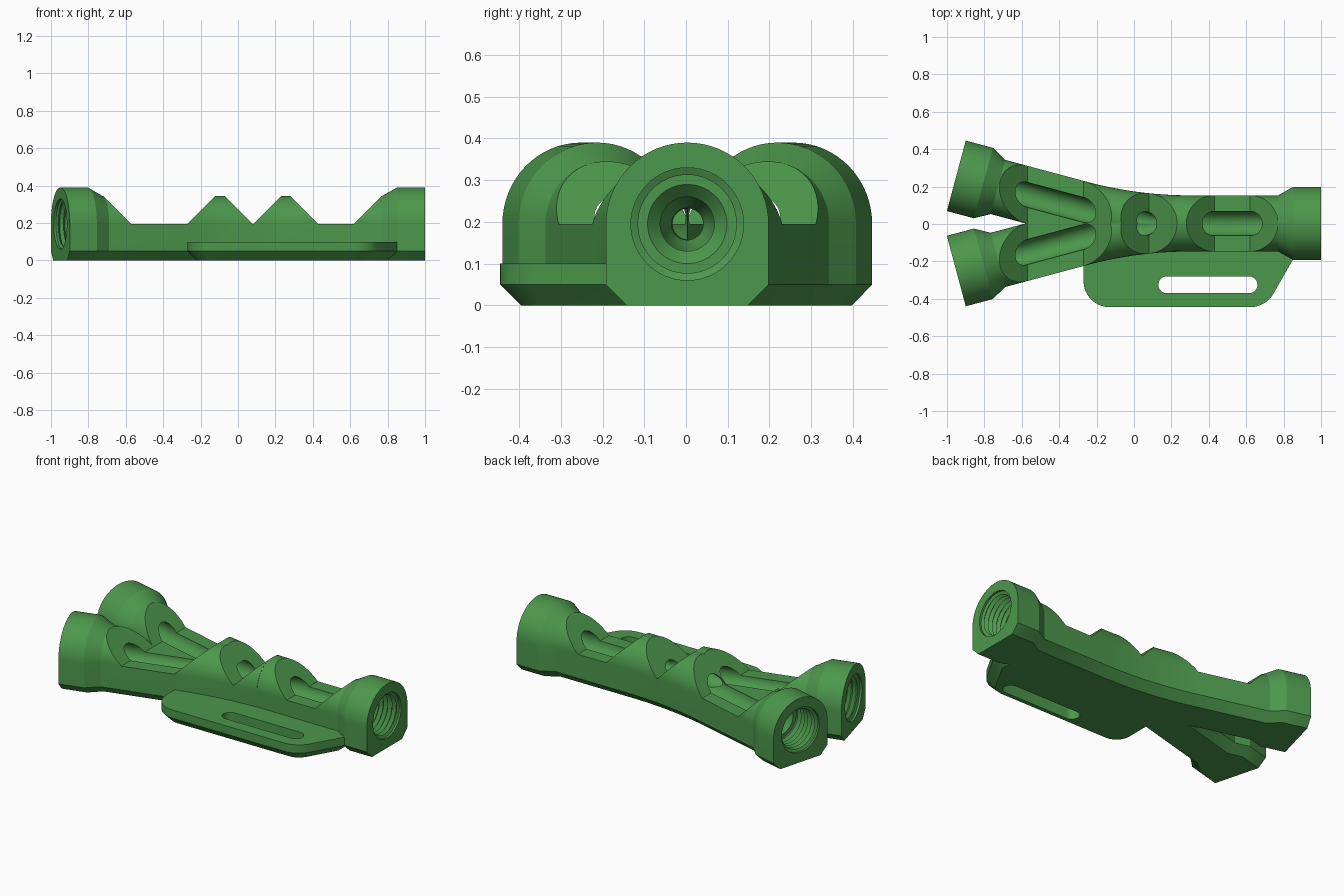
import bpy, bmesh, math
from mathutils import Vector

if "Cube" in bpy.data.objects:
    bpy.data.objects.remove(bpy.data.objects["Cube"])

green = bpy.data.materials.new("green plastic")
green.diffuse_color = (0.073, 0.31, 0.073, 1)
green.use_nodes = True
green.node_tree.nodes["Principled BSDF"].inputs["Base Color"].default_value = green.diffuse_color

AXIS = 0.195                       # height of the bore axis
ANG = math.radians(15)             # half angle of the fork
T = 0.3                            # tangent length of the bend
R = T / math.tan(ANG / 2)
L1 = 0.95 / math.cos(ANG) - T      # straight part of a branch
L2 = L1 + R * ANG                  # end of the bend
END = L2 + 1.0 - T                 # full length
YOFF = 0.003


def path(s):
    """Position and heading (toward +x) along the upper centre line."""
    if s < L1:
        d = L1 + T - s
        return Vector((-d * math.cos(ANG), d * math.sin(ANG))), -ANG
    if s < L2:
        a = (L2 - s) / R
        return Vector((T - R * math.sin(a), R * (1 - math.cos(a)))), -a
    return Vector((T + s - L2, 0)), 0.0


def make(name, bm):
    bmesh.ops.recalc_face_normals(bm, faces=bm.faces)
    me = bpy.data.meshes.new(name)
    bm.to_mesh(me)
    bm.free()
    ob = bpy.data.objects.new(name, me)
    bpy.context.collection.objects.link(ob)
    me.materials.append(green)
    return ob


def loft(name, rings):
    bm = bmesh.new()
    vr = [[bm.verts.new(p) for p in ring] for ring in rings]
    n = len(vr[0])
    for a, b in zip(vr, vr[1:]):
        for i in range(n):
            j = (i + 1) % n
            bm.faces.new((a[i], a[j], b[j], b[i]))
    bm.faces.new(vr[0])
    bm.faces.new(vr[-1])
    return make(name, bm)


def sweep(name, stations, section, side):
    """Loft section(r) -> (across, up) points along the centre line."""
    rings = []
    for s, r in stations:
        p, h = path(s)
        rings.append([(p.x - u * math.sin(h),
                       side * (p.y + u * math.cos(h)) + YOFF, z)
                      for u, z in section(r)])
    return loft(name, rings)


def refine(stations):
    """Add stations through the bend."""
    out = []
    for (s0, r0), (s1, r1) in zip(stations, stations[1:]):
        out.append((s0, r0))
        extra = [L1 + (L2 - L1) * k / 16 for k in range(17)]
        out += [(s, r0 + (r1 - r0) * (s - s0) / (s1 - s0))
                for s in extra if s0 + 1e-4 < s < s1 - 1e-4]
    return out + [stations[-1]]


def arch(depth):
    """Round top, straight sides, chamfered foot running down to -depth."""
    def section(r):
        pts = [(r * math.cos(math.pi * k / 32), AXIS + r * math.sin(math.pi * k / 32))
               for k in range(33)]
        c = r - 0.05 - depth
        return pts + [(-r, 0.05), (-c, -depth), (c, -depth), (r, 0.05)]
    return section


def circle(r):
    return [(r * math.cos(math.tau * (k + .5) / 40), AXIS + r * math.sin(math.tau * (k + .5) / 40))
            for k in range(40)]


def boolean(ob, other, op):
    m = ob.modifiers.new(op, 'BOOLEAN')
    m.operation, m.solver, m.object = op, 'EXACT', other
    bpy.context.view_layer.objects.active = ob
    bpy.ops.object.modifier_apply(modifier=m.name)
    bpy.data.objects.remove(other)


def prism(name, outline, z0, z1):
    return loft(name, [[(x, y, z) for x, y in outline] for z in (z0, z1)])


def inset(outline, d):
    """Offset a counter-clockwise outline inward."""
    out, n = [], len(outline)
    for i in range(n):
        a, p, b = (Vector(outline[k % n]) for k in (i - 1, i, i + 1))
        e1, e2 = (p - a).normalized(), (b - p).normalized()
        n1, n2 = Vector((-e1.y, e1.x)), Vector((-e2.y, e2.x))
        q = p + (n1 + n2) * (d / (1 + n1.dot(n2)))
        out.append((q.x, q.y))
    return out


def arc(cx, cy, r, a0, a1, n):
    return [(cx + r * math.cos(math.radians(a0 + (a1 - a0) * k / n)),
             cy + r * math.sin(math.radians(a0 + (a1 - a0) * k / n))) for k in range(n + 1)]


# Forked body: one full run plus the mirrored branch
socket = [(0, .195), (.15, .195), (.23, .15)]
full = refine(socket + [(END - s, r) for s, r in reversed(socket)])
body = sweep("forked_body", full, arch(0.01), 1)
branch = [st for st in full if st[0] < L2 - 0.05]
boolean(body, sweep("branch", branch, arch(0.02), -1), 'UNION')

# Side tab with rounded corners, chamfered foot
tab = [(-.27, 0)] + arc(-.13, -.305, .14, 180, 270, 10) \
    + arc(.62, -.30, .145, 270, 330, 8) + [(.85, -.19), (.85, 0)]
rings = [(tab, .1), (tab, .05), (inset(tab, .08), -.03)]
boolean(body, loft("tab", [[(x, y, z) for x, y in o] for o, z in rings]), 'UNION')

# Flat underside
boolean(body, prism("floor_cut", [(-2, -2), (2, -2), (2, 2), (-2, 2)], -1, 0), 'DIFFERENCE')

# Strap slot in the tab
slot = arc(.175, -.325, .045, 90, 270, 12) + arc(.615, -.325, .045, -90, 90, 12)
boolean(body, prism("slot_cut", slot, -.2, .2), 'DIFFERENCE')

# Notches across the top with 45 degree flanks
for x0, x1 in ((-.57, -.27), (.0795, .0805), (.43, .62)):
    h = 0.23
    prof = [(x0, AXIS), (x1, AXIS), (x1 + h, AXIS + h), (x0 - h, AXIS + h)]
    boolean(body, loft("notch_cut", [[(x, y, z) for x, z in prof] for y in (-.8, .8)]),
            'DIFFERENCE')

# Bores with grooved sockets, conical seats and a narrow throat
thread = [(-.02, .135), (.012, .135)]
for k in range(5):
    thread += [(.02 + k * .029, .118), (.033 + k * .029, .135)]
thread += [(.165, .118), (.175, .118), (.175, .095), (.205, .065)]
throat = [(.99, .065), (1.10, .038)]
bore = refine(thread + throat + [(1.26, .038), (1.34, .065)]
              + [(END - s, r) for s, r in reversed(thread)])
boolean(body, sweep("bore_cut", bore, circle, 1), 'DIFFERENCE')
boolean(body, sweep("branch_bore_cut", refine(thread + throat + [(1.19, .03)]), circle, -1),
        'DIFFERENCE')

# Smooth curves, crisp edges
bpy.ops.object.select_all(action='DESELECT')
body.select_set(True)
bpy.context.view_layer.objects.active = body
bpy.ops.object.shade_smooth_by_angle(angle=math.radians(25))
